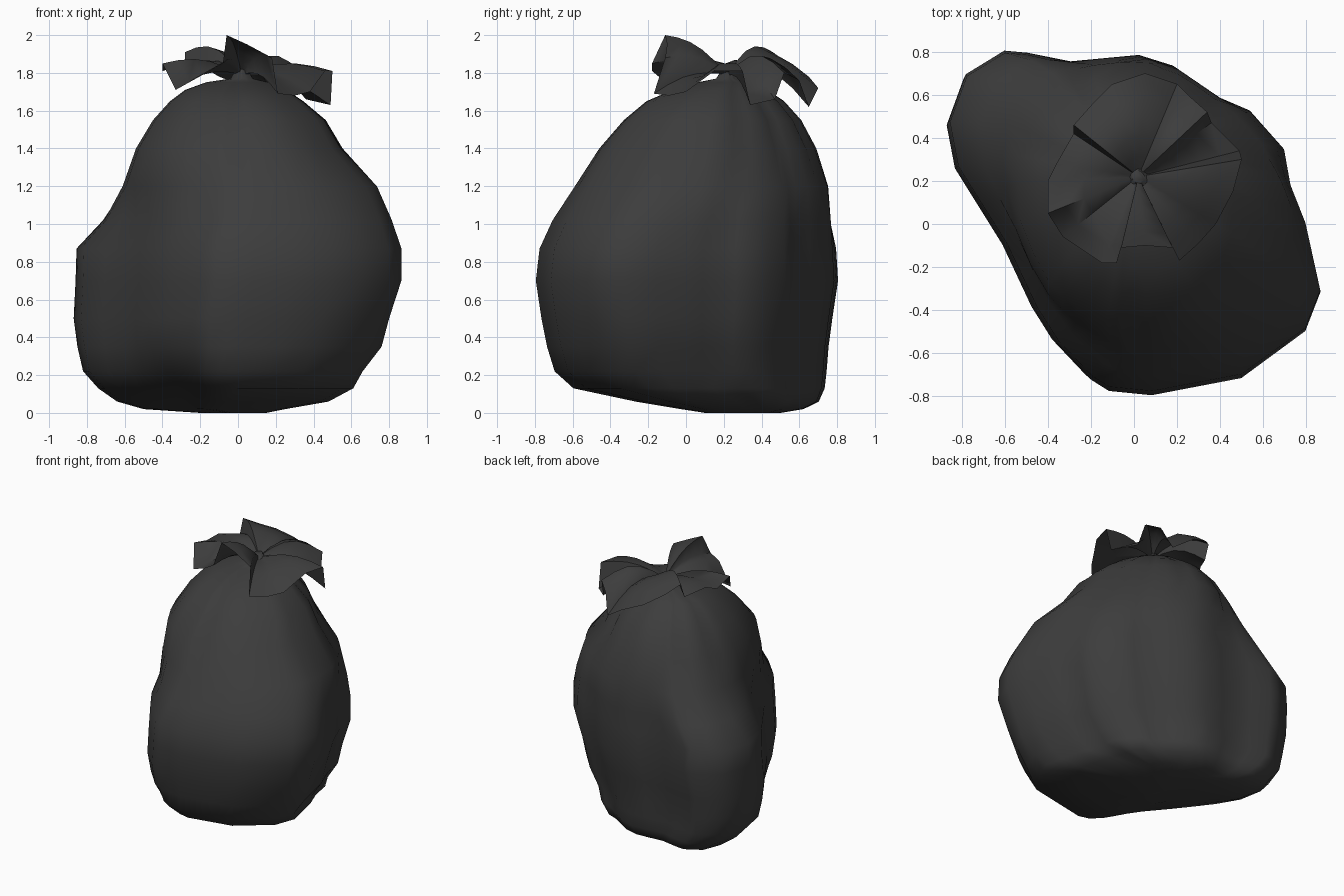
import bpy
import bmesh
import math
from mathutils import Vector

default_cube = bpy.data.objects.get("Cube")
if default_cube:
    bpy.data.objects.remove(default_cube, do_unlink=True)


def make_material(name, color):
    material = bpy.data.materials.new(name)
    material.use_nodes = True
    material.diffuse_color = color
    shader = next(n for n in material.node_tree.nodes if n.type == "BSDF_PRINCIPLED")
    shader.inputs["Base Color"].default_value = color
    shader.inputs["Roughness"].default_value = 0.6
    return material


def loft(name, rings, material, capped, sharp_angle):
    """Skin a stack of closed rings that share one point count."""
    bm = bmesh.new()
    loops = [[bm.verts.new(p) for p in ring] for ring in rings]
    for lower, upper in zip(loops, loops[1:]):
        count = len(lower)
        for i in range(count):
            j = (i + 1) % count
            bm.faces.new((lower[i], lower[j], upper[j], upper[i]))
    if capped:
        bm.faces.new(list(reversed(loops[0])))
        bm.faces.new(loops[-1])
    bmesh.ops.recalc_face_normals(bm, faces=bm.faces)
    mesh = bpy.data.meshes.new(name)
    bm.to_mesh(mesh)
    bm.free()
    mesh.materials.append(material)
    obj = bpy.data.objects.new(name, mesh)
    bpy.context.collection.objects.link(obj)
    bpy.ops.object.select_all(action="DESELECT")
    obj.select_set(True)
    bpy.context.view_layer.objects.active = obj
    bpy.ops.object.shade_smooth_by_angle(angle=math.radians(sharp_angle))
    return obj


def ramp(value, start, end):
    t = min(max((value - start) / (end - start), 0), 1)
    return t * t * (3 - 2 * t)


def tilted_ellipse(p, tilt):
    """Point in the direction of p on a slanted ellipse that fills the unit box."""
    d = p.normalized()
    return d * math.sqrt((1 - tilt * tilt) / (1 + 2 * tilt * d.x * d.y))


black_plastic = make_material("black_plastic", (0.046, 0.046, 0.046, 1))

# Plan outline of the sack at its widest, counterclockwise from its left side
outline = [(.87, -.32), (.8, 0), (.73, .18), (.7, .35), (.54, .53), (.4, .59),
           (.18, .74), (.02, .79), (-.3, .76), (-.5, .8), (-.61, .81), (-.79, .7),
           (-.87, .48), (-.83, .27), (-.6, -.1), (-.46, -.4), (-.36, -.56),
           (-.2, -.73), (-.12, -.78), (.08, -.8), (.5, -.72), (.8, -.5)]

# Sack levels: height, then the extent in x and in y
levels = [(0, -.2, .15, .1, .5), (.02, -.5, .25, -.03, .62), (.06, -.64, .48, -.27, .7),
          (.13, -.74, .61, -.6, .73), (.22, -.82, .66, -.7, .74),
          (.35, -.85, .76, -.74, .75), (.5, -.87, .8, -.77, .77),
          (.7, -.86, .865, -.8, .8), (.87, -.855, .865, -.78, .79),
          (1.02, -.73, .82, -.71, .78), (1.2, -.63, .75, -.59, .76),
          (1.4, -.54, .56, -.46, .69), (1.55, -.45, .47, -.33, .61),
          (1.65, -.36, .35, -.21, .52), (1.71, -.28, .26, -.07, .43),
          (1.75, -.17, .17, .06, .37), (1.77, -.04, .08, .16, .28),
          (1.82, -.01, .05, .19, .25)]

# Normalise the outline to a unit box and add a midpoint on every side
unit = [Vector((x / .87, y / .805)) for x, y in outline]
plan = []
for a, b in zip(unit, unit[1:] + unit[:1]):
    plan += [a, (a + b) / 2]

# Sack body: rounds off towards the neck, and its front right corner tucks under
dent = Vector((.72, -.5, .36))
sack_rings = []
for z, x_min, x_max, y_min, y_max in levels:
    roundness = ramp(z, .85, 1.4)
    tuck = .75 * (1 - ramp(z, .08, .4))
    pleat = .04 * ramp(z, 1.0, 1.65)
    ring = []
    for i, point in enumerate(plan):
        p = point.lerp(tilted_ellipse(point, .15), roundness)
        skew = (p.x + p.y) * max(p.x * p.y, 0)
        p = p * (1 + tuck * min(skew, 0) - .15 * roundness * skew)
        if i % 4 == 1:
            p = p * (1 - pleat)
        v = Vector(((x_min + x_max) / 2 + p.x * (x_max - x_min) / 2,
                    (y_min + y_max) / 2 + p.y * (y_max - y_min) / 2, z))
        push = .04 * max(0, 1 - (v - dent).length / .15)
        ring.append(v - push * Vector((v.x, v.y, 0)).normalized())
    sack_rings.append(ring)
loft("sack_body", sack_rings, black_plastic, True, 60)

# Gathered top: a pleated frill that arches out from the neck to a folded rim
rim = [(.5, .3, 1.81), (.49, .34, 1.63), (.36, .47, 1.66), (.34, .52, 1.8),
       (.25, .6, 1.76), (.2, .65, 1.62), (.05, .7, 1.72), (-.1, .65, 1.78),
       (-.2, .55, 1.84), (-.28, .46, 1.91), (-.28, .42, 1.8), (-.36, .28, 1.84),
       (-.4, .2, 1.81), (-.4, .05, 1.85), (-.33, -.06, 1.71), (-.15, -.18, 1.81),
       (-.08, -.18, 1.85), (-.06, -.11, 2), (.05, -.1, 1.95), (.18, -.11, 1.88),
       (.21, -.17, 1.69), (.3, -.09, 1.68), (.38, 0, 1.7), (.46, .15, 1.81)]
neck = Vector((.02, .22, 1.79))
frill_rings = []
for t in (.03, .2, .4, .6, .8, 1):
    ring = []
    for point in rim:
        arch = .05 + .06 * ramp(point[1], .3, .6)
        lift = Vector((0, 0, arch * math.sin(math.pi * t)))
        ring.append(neck.lerp(Vector(point), t) + lift)
    frill_rings.append(ring)
loft("gathered_frill", frill_rings, black_plastic, False, 60)
